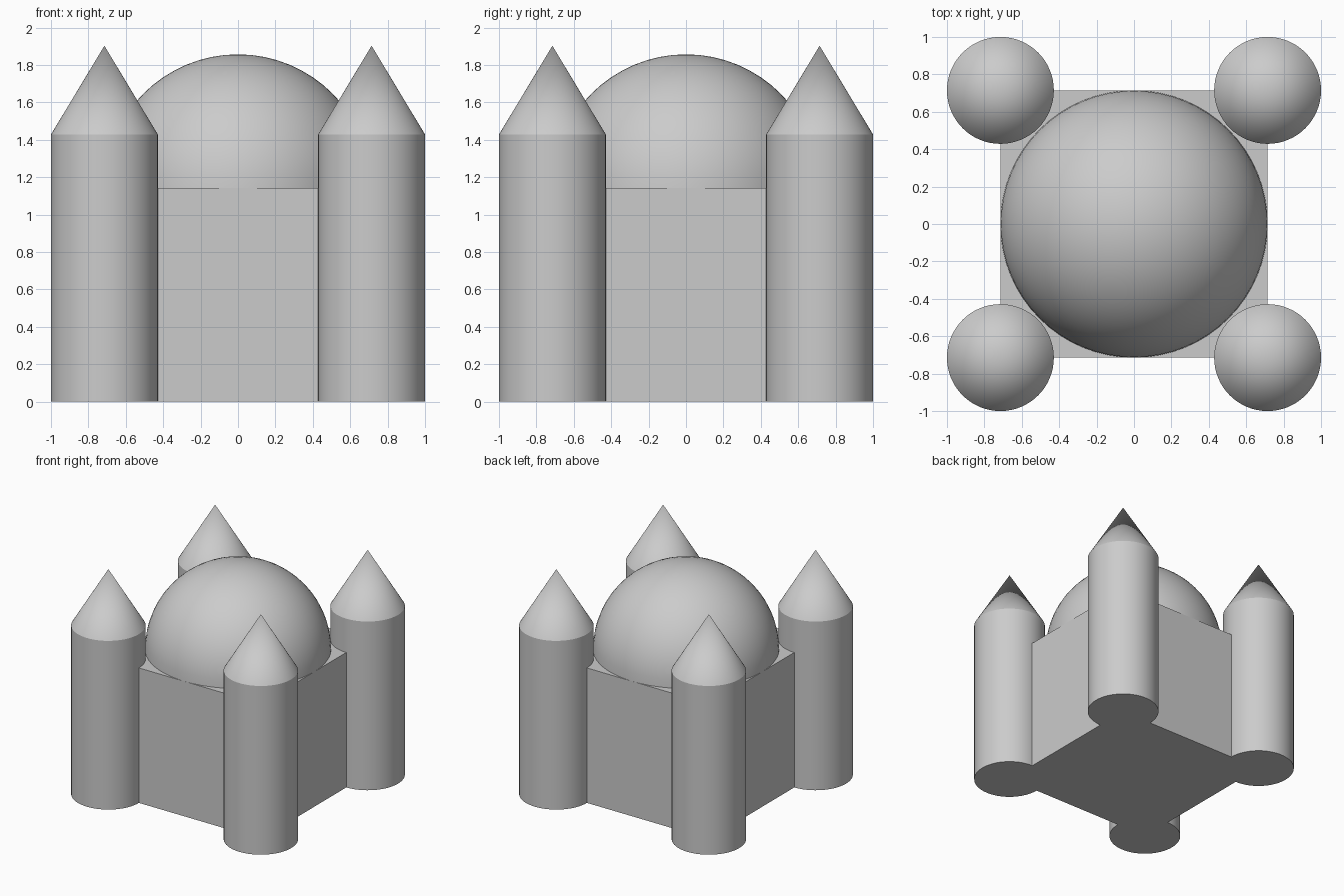
import bpy
import bmesh
import math

cube = bpy.data.objects.get("Cube")
if cube:
    bpy.data.objects.remove(cube, do_unlink=True)

UNIT = 1 / 7            # the whole plan is 14 units wide
HALL = 5 * UNIT         # half width of the hall, also the dome radius
HALL_TOP = 8 * UNIT
TOWER_R = 2 * UNIT
TOWER_TOP = 10 * UNIT
SPIRE_TOP = 1.903
SIDES = 64

stone = bpy.data.materials.new("grey stone")
stone.use_nodes = True
stone.diffuse_color = (0.6, 0.6, 0.6, 1)
stone.node_tree.nodes["Principled BSDF"].inputs["Base Color"].default_value = (0.6, 0.6, 0.6, 1)


def finish(name, smooth=True):
    obj = bpy.context.object
    obj.name = name
    obj.data.materials.append(stone)
    if smooth:
        bpy.ops.object.shade_smooth_by_angle(angle=math.radians(30))
    return obj


# Square hall
bpy.ops.mesh.primitive_cube_add(size=1, location=(0, 0, HALL_TOP / 2))
hall = finish("hall", smooth=False)
hall.scale = (2 * HALL, 2 * HALL, HALL_TOP)

# Half-sphere dome resting on the hall roof
bpy.ops.mesh.primitive_uv_sphere_add(segments=SIDES, ring_count=SIDES // 2,
                                     radius=HALL, location=(0, 0, HALL_TOP))
dome = bpy.context.object
bm = bmesh.new()
bm.from_mesh(dome.data)
bmesh.ops.bisect_plane(bm, geom=bm.verts[:] + bm.edges[:] + bm.faces[:], dist=1e-4,
                       plane_co=(0, 0, 0), plane_no=(0, 0, 1), clear_inner=True)
bm.to_mesh(dome.data)
bm.free()
finish("dome")

# Round corner towers with pointed roofs
for side, x in (("left", HALL), ("right", -HALL)):
    for end, y in (("front", -HALL), ("back", HALL)):
        bpy.ops.mesh.primitive_cylinder_add(vertices=SIDES, radius=TOWER_R, depth=TOWER_TOP,
                                            location=(x, y, TOWER_TOP / 2))
        finish(f"{end}_{side}_tower")
        bpy.ops.mesh.primitive_cone_add(vertices=SIDES, radius1=TOWER_R, radius2=0,
                                        depth=SPIRE_TOP - TOWER_TOP,
                                        location=(x, y, (TOWER_TOP + SPIRE_TOP) / 2))
        finish(f"{end}_{side}_spire")
